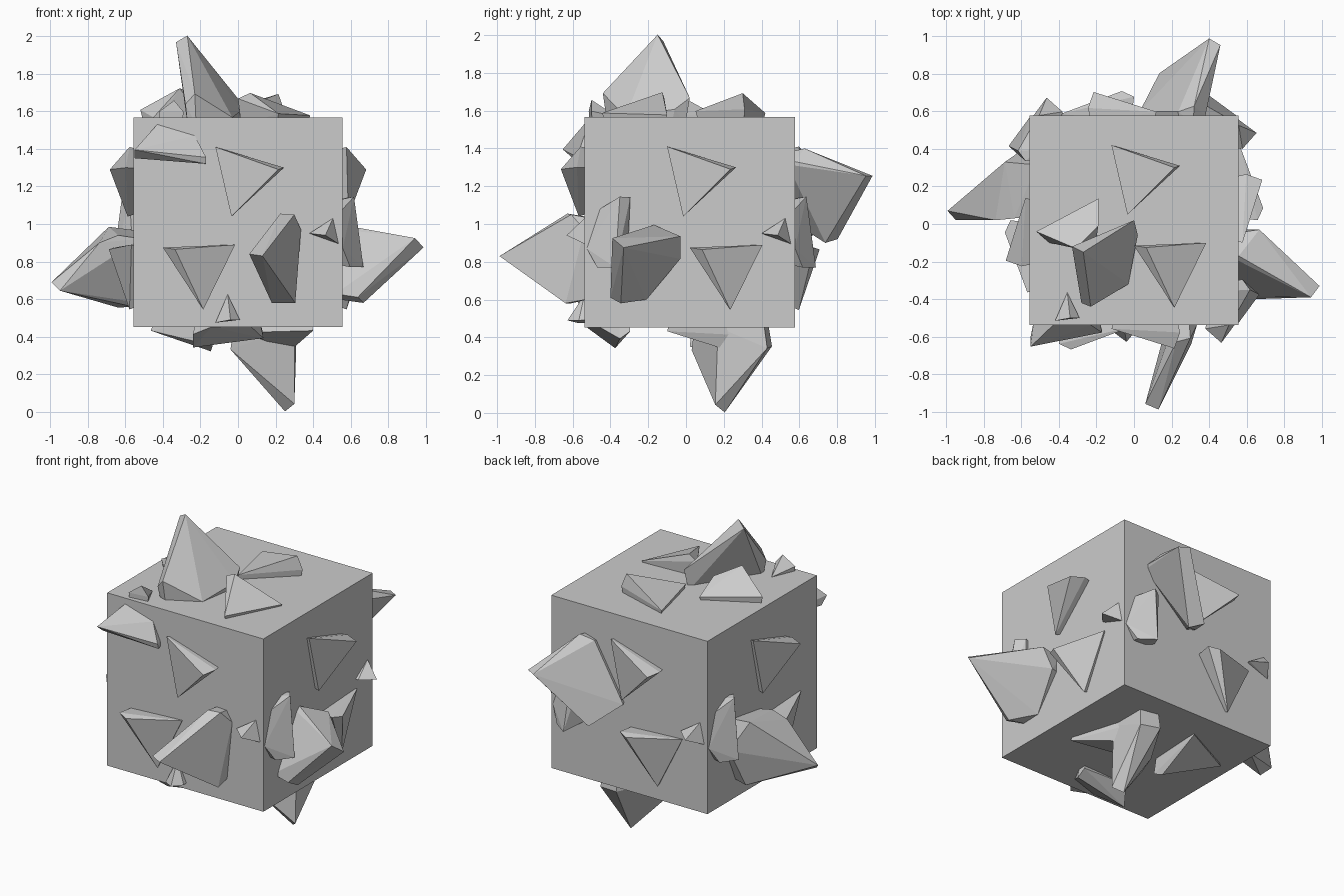
import bpy
import bmesh
from mathutils import Vector

default_cube = bpy.data.objects.get("Cube")
if default_cube:
    bpy.data.objects.remove(default_cube, do_unlink=True)

# One flat grey for everything
grey = bpy.data.materials.new("stone_grey")
grey.use_nodes = True
grey_colour = (0.6, 0.6, 0.6, 1)
grey.diffuse_color = grey_colour
grey.node_tree.nodes["Principled BSDF"].inputs["Base Color"].default_value = grey_colour

CENTRE = Vector((0, 0.02, 1.01))
SIDE = 1.115

# Each side of the block: its own right and up directions; outward is their cross product
X, Y, Z = Vector((1, 0, 0)), Vector((0, 1, 0)), Vector((0, 0, 1))
SIDES = {
    "front": (X, Z),
    "left": (Y, Z),
    "back": (-X, Z),
    "right": (-Y, Z),
    "top": (X, Y),
    "bottom": (Y, X),
}


def finish(name, bm):
    """Turn a bmesh into a flat shaded grey object."""
    bmesh.ops.recalc_face_normals(bm, faces=bm.faces)
    mesh = bpy.data.meshes.new(name)
    bm.to_mesh(mesh)
    bm.free()
    mesh.materials.append(grey)
    part = bpy.data.objects.new(name, mesh)
    bpy.context.collection.objects.link(part)
    return part


def shard(side, kind, corners, shift=0):
    """Faceted chip on one side, from (right, up, outward) corners, rooted in the block."""
    right, up = SIDES[side]
    out = right.cross(up)
    origin = CENTRE + out * SIDE / 2
    points = [Vector(corner) for corner in corners]
    middle = sum(points, Vector()) / len(points)
    # Low corners get a root sunk below the surface; overhanging tips do not
    roots = []
    for point in points:
        if point.z < 0.15:
            root = point.lerp(middle, 0.1)
            root.z = -0.04
            roots.append(root)
    bm = bmesh.new()
    for point in points + roots:
        bm.verts.new(origin + right * (point.x + shift) + up * point.y + out * point.z)
    hull = bmesh.ops.convex_hull(bm, input=bm.verts)
    loose = set(hull["geom_interior"]) | set(hull["geom_unused"])
    loose = [item for item in loose if isinstance(item, bmesh.types.BMVert)]
    bmesh.ops.delete(bm, geom=loose, context="VERTS")
    bmesh.ops.dissolve_limit(bm, angle_limit=0.02, verts=bm.verts, edges=bm.edges)
    return finish(side + "_" + kind, bm)


# Central block
block = bmesh.new()
bmesh.ops.create_cube(block, size=SIDE)
bmesh.ops.translate(block, verts=block.verts, vec=CENTRE)
finish("central_block", block)

# Chip shapes that repeat around the block
wedge = [(-.12, .4, .02), (.215, .28, .125), (-.035, .03, .03), (.245, .29, .04)]
arrowhead = [(0, -.135, .1), (.065, -.145, .13), (.385, -.12, .01), (.215, -.465, .02)]
flake = [(-.475, .07, 0), (-.37, .135, .06), (-.395, -.24, .11), (-.49, -.24, .04),
         (-.545, -.14, 0), (-.315, .13, .02), (-.33, -.2, 0)]
splinter = [(.38, -.06, .02), (.505, .02, 0), (.535, -.115, 0), (.465, -.07, .095)]
thorn = [(-.12, -.535, .03), (.01, -.52, .03), (-.055, -.385, 0), (-.04, -.52, .09)]

for side in SIDES:
    shard(side, "wedge", wedge)
    shard(side, "arrowhead", arrowhead, -0.4 if side == "front" else 0)
for side in ("left", "back", "right", "bottom"):
    shard(side, "flake", flake)
for side in ("front", "left", "back"):
    shard(side, "splinter", splinter)
shard("front", "thorn", thorn)
shard("top", "thorn", thorn, -0.3)

# Large slabs jutting out, one per side
shard("front", "slab", [
    (.06, -.17, .42), (.13, -.18, .45), (.225, .045, .09), (.3, .04, .07),
    (.18, -.43, .07), (.305, -.43, .1), (.335, -.04, 0)])
shard("left", "slab", [
    (-.35, -.135, .43), (-.41, -.085, .385), (-.05, -.075, .11), (-.365, -.43, .11),
    (-.42, -.4, .08), (-.19, -.015, 0), (-.23, -.41, 0), (-.05, -.195, .04)])
shard("back", "slab", [
    (-.4, .245, .41), (-.46, .245, .375), (-.135, -.09, .225), (-.2, -.11, .16),
    (-.235, .36, .02), (-.32, .39, .05), (-.03, 0, .02), (-.38, .32, 0)])
shard("right", "slab", [
    (-.05, -.32, .435), (0, -.365, .39), (-.28, -.455, .08), (-.31, -.025, .13),
    (-.01, -.07, .08), (0, -.11, .18), (-.38, -.21, .03), (-.2, -.45, 0)])
shard("top", "slab", [
    (-.33, -.14, .4), (-.27, -.17, .435), (0, 0, .1), (.02, -.08, .04),
    (-.23, -.46, .125), (-.28, -.44, .07), (-.03, -.34, 0)])
shard("bottom", "slab", [
    (.185, .25, .45), (.135, .3, .41), (.435, .18, .1), (.41, .31, .11),
    (.01, -.04, .12), (.15, .3, 0), (.1, -.03, .08)])

# Leaning plates found on single sides
shard("front", "plate", [
    (-.55, .385, .115), (-.17, .345, .04), (-.43, .52, 0), (-.23, .46, 0),
    (-.55, .34, .06), (-.17, .31, .03)])
shard("top", "plate", [
    (-.52, -.06, .04), (-.19, .115, .02), (-.19, -.03, .1), (-.31, -.15, .155),
    (-.45, -.12, 0), (-.2, -.1, 0)])
